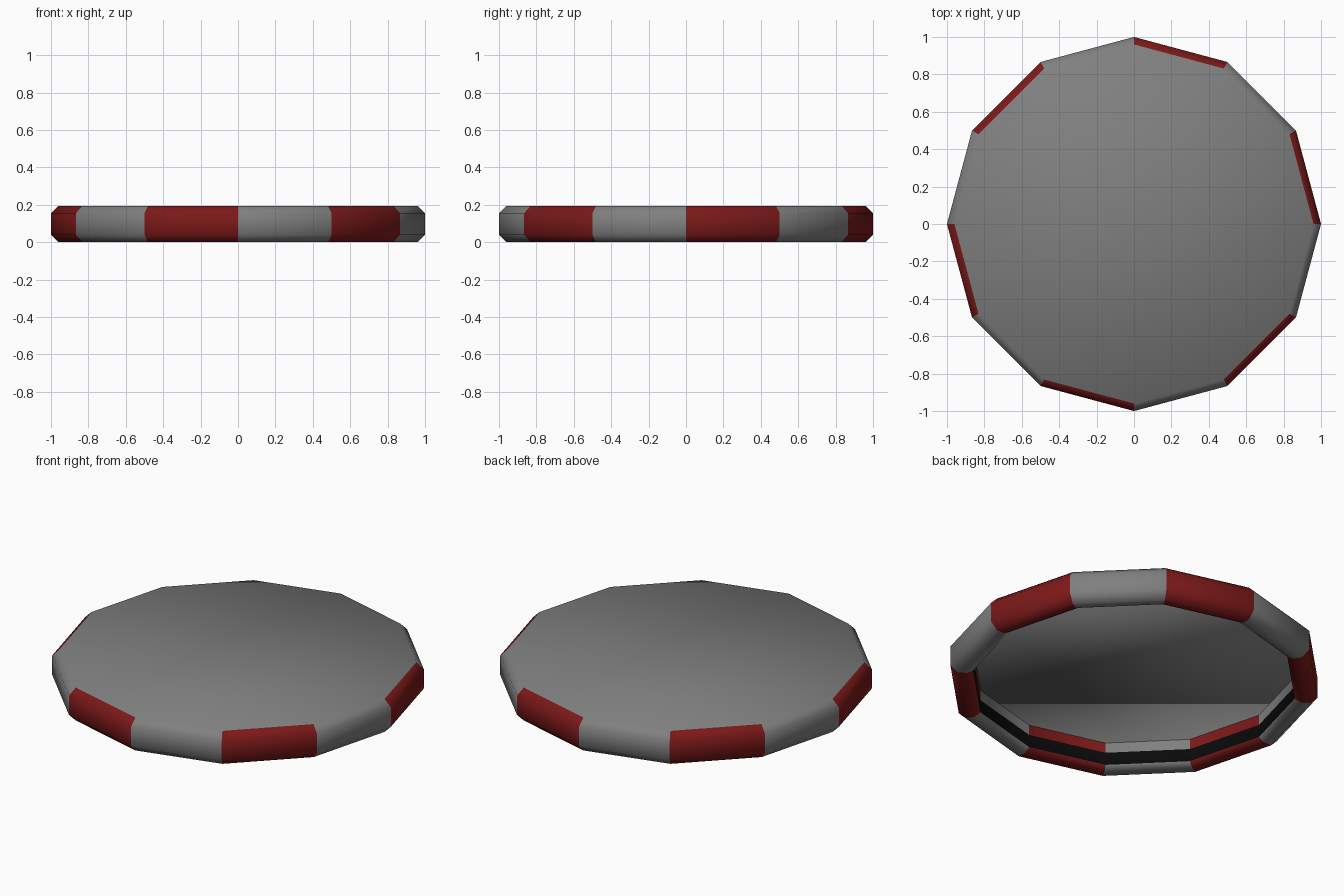
import bpy, bmesh
from math import cos, sin, pi

if "Cube" in bpy.data.objects:
    bpy.data.objects.remove(bpy.data.objects["Cube"])

SIDES, HEIGHT, UNDER = 12, 0.195, 0.155


def material(name, *rgb):
    m = bpy.data.materials.new(name)
    m.diffuse_color = (*rgb, 1)
    m.use_nodes = True
    m.node_tree.nodes["Principled BSDF"].inputs["Base Color"].default_value = m.diffuse_color
    return m


MATERIALS = [material("grey", 0.215, 0.215, 0.215),
             material("red", 0.2, 0.0095, 0.0095),
             material("black", 0.003, 0.003, 0.003)]


def ring(bm, r, z):
    return [bm.verts.new((r * cos(2 * pi * k / SIDES), r * sin(2 * pi * k / SIDES), z))
            for k in range(SIDES)]


def sweep(bm, profile, pick):
    """Turn a (radius, height) profile into twelve-sided bands."""
    rings = [ring(bm, r, z) for r, z in profile]
    for i in range(len(rings) - 1):
        low, high = rings[i], rings[i + 1]
        for k in range(SIDES):
            n = (k + 1) % SIDES
            bm.faces.new((low[k], low[n], high[n], high[k])).material_index = pick(i, k)
    return rings


def finish(name, bm):
    for f in bm.faces:
        f.smooth = True
    mesh = bpy.data.meshes.new(name)
    bm.to_mesh(mesh)
    bm.free()
    for m in MATERIALS:
        mesh.materials.append(m)
    bpy.context.collection.objects.link(bpy.data.objects.new(name, mesh))


# Rim (inner wall with black band, bottom, outer wall) and the top panel
bm = bmesh.new()
rings = sweep(bm, [(0.875, UNDER), (0.875, 0.095), (0.875, 0.02), (0.91, 0.0),
                   (0.96, 0.0), (1.0, 0.04), (1.0, HEIGHT - 0.04), (0.96, HEIGHT)],
              lambda i, k: 2 if i == 1 else (k + 1) % 2)
bm.faces.new(rings[-1])
finish("rim_and_top_panel", bm)

# Underside of the panel, its short edge hidden inside the rim
bm = bmesh.new()
rings = sweep(bm, [(0.885, UNDER), (0.885, UNDER + 0.02)], lambda i, k: 0)
bm.faces.new(rings[0][::-1])
finish("underside_panel", bm)
